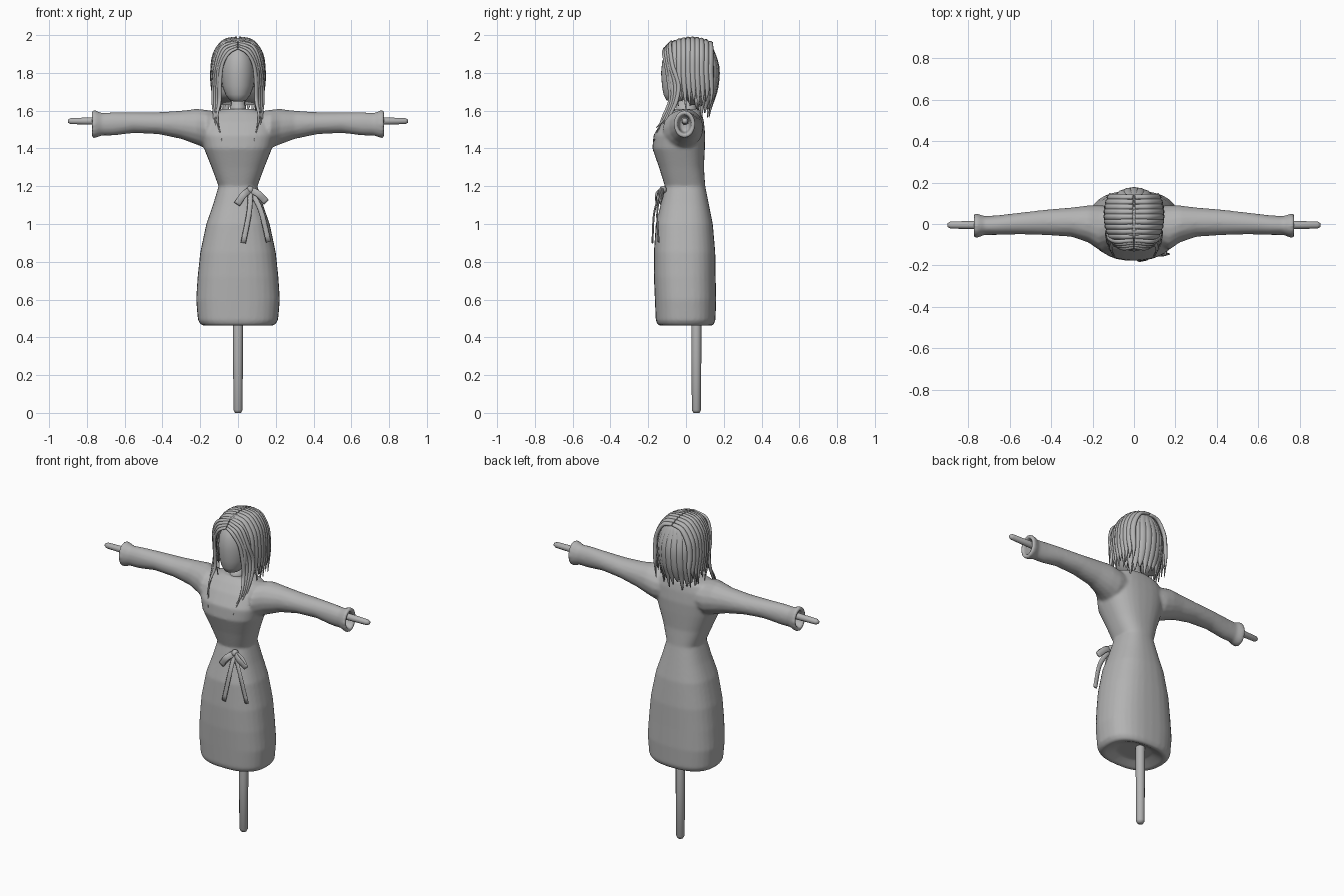
import bpy, bmesh, math
from mathutils import Vector

old = bpy.data.objects.get("Cube")
if old:
    bpy.data.objects.remove(old)

grey = bpy.data.materials.new("plain grey")
grey.use_nodes = True
grey.diffuse_color = (0.45, 0.45, 0.45, 1)
grey.node_tree.nodes["Principled BSDF"].inputs["Base Color"].default_value = grey.diffuse_color


def finish(name, bm):
    bmesh.ops.recalc_face_normals(bm, faces=bm.faces)
    mesh = bpy.data.meshes.new(name)
    bm.to_mesh(mesh)
    bm.free()
    mesh.materials.append(grey)
    mesh.shade_smooth()
    ob = bpy.data.objects.new(name, mesh)
    bpy.context.collection.objects.link(ob)
    return ob


def loft(bm, rings):
    """Skin a list of equal point rings and cap both ends."""
    rows = [[bm.verts.new(p) for p in r] for r in rings]
    n = len(rows[0])
    for a, b in zip(rows, rows[1:]):
        for i in range(n):
            bm.faces.new((a[i], a[(i + 1) % n], b[(i + 1) % n], b[i]))
    bm.faces.new(rows[0])
    bm.faces.new(rows[-1])


def oval(u, v, ru, rv, n=32, power=2.0):
    """Points of a squarish oval in a plane."""
    pts = []
    for i in range(n):
        a = 2 * math.pi * i / n
        c, s = math.cos(a), math.sin(a)
        pts.append((u + ru * math.copysign(abs(c) ** (2 / power), c),
                    v + rv * math.copysign(abs(s) ** (2 / power), s)))
    return pts


def level_rings(sections, power=2.0):
    """Rings stacked upwards from (z, half width, front y, back y)."""
    return [[(x, y, z) for x, y in oval(0, (f + b) / 2, w, (b - f) / 2, power=power)]
            for z, w, f, b in sections]


def smooth_path(points, steps=5):
    """Catmull-Rom samples through a few points."""
    p = [Vector(q) for q in points]
    p = [2 * p[0] - p[1]] + p + [2 * p[-1] - p[-2]]
    out = []
    for a, b, c, d in zip(p, p[1:], p[2:], p[3:]):
        for k in range(steps):
            t = k / steps
            out.append(0.5 * (2 * b + (c - a) * t + (2 * a - 5 * b + 4 * c - d) * t * t
                              + (3 * b - a - 3 * c + d) * t ** 3))
    return out + [p[-2]]


def strand(bm, points, width, thick, centre=None, taper=True):
    """Flattened tube along a path, its flat side turned away from centre."""
    path = smooth_path(points)
    rings = []
    for i, p in enumerate(path):
        t = i / (len(path) - 1)
        along = (path[min(i + 1, len(path) - 1)] - path[max(i - 1, 0)]).normalized()
        out = (p - Vector(centre)) if centre else Vector((0, -1, 0))
        side = along.cross(out).normalized()
        out = side.cross(along)
        k = (0.75 + 0.25 * math.sin(math.pi * t)) * (1 if t < 0.7 else 1 - 0.8 * (t - 0.7) / 0.3) if taper else 1
        rings.append([p + side * u * k + out * v * k for u, v in oval(0, 0, width, thick, 8)])
    loft(bm, rings)


# Dress: body and both sleeves fused into one soft cloth skin
bm = bmesh.new()
loft(bm, level_rings([
    (0.49, 0.10, -0.08, 0.08), (0.462, 0.17, -0.13, 0.13), (0.465, 0.195, -0.15, 0.145),
    (0.49, 0.212, -0.16, 0.156), (0.60, 0.222, -0.165, 0.16), (0.72, 0.214, -0.17, 0.157),
    (0.85, 0.200, -0.17, 0.155), (1.0, 0.168, -0.16, 0.142), (1.1, 0.133, -0.135, 0.122),
    (1.2, 0.103, -0.112, 0.102), (1.3, 0.140, -0.143, 0.095), (1.4, 0.180, -0.178, 0.100),
    (1.47, 0.197, -0.172, 0.102), (1.54, 0.195, -0.13, 0.095), (1.585, 0.16, -0.09, 0.085),
    (1.61, 0.08, -0.06, 0.07)], power=2.5))
# each sleeve section: x, bottom z, top z, front y, back y; the last ones fold into the cuff
sleeve = [(0.08, 1.42, 1.59, -0.09, 0.08), (0.17, 1.40, 1.605, -0.125, 0.092),
          (0.22, 1.42, 1.610, -0.09, 0.09), (0.30, 1.45, 1.600, -0.062, 0.08),
          (0.42, 1.475, 1.592, -0.054, 0.07), (0.55, 1.482, 1.592, -0.05, 0.055),
          (0.66, 1.468, 1.592, -0.053, 0.042), (0.72, 1.468, 1.588, -0.053, 0.038),
          (0.755, 1.455, 1.602, -0.066, 0.05), (0.775, 1.455, 1.602, -0.066, 0.05),
          (0.775, 1.477, 1.580, -0.046, 0.03), (0.70, 1.488, 1.570, -0.035, 0.02)]
for s in (-1, 1):
    loft(bm, [[(s * x, y, z) for y, z in oval((f + b) / 2, (lo + hi) / 2, (b - f) / 2, (hi - lo) / 2, 16)]
              for x, lo, hi, f, b in sleeve])
dress = finish("dress", bm)
mod = dress.modifiers.new("fuse", 'REMESH')
mod.mode = 'VOXEL'
mod.voxel_size = 0.008
mod.use_smooth_shade = True
mod = dress.modifiers.new("soften", 'SMOOTH')
mod.factor = 0.5
mod.iterations = 7

# Wooden cross: upright pole and the two sleeve ends
bm = bmesh.new()
loft(bm, [[(x, y, z) for x, y in oval(0, 0.055, r, r, 12)]
          for z, r in ((0, 0.016), (0.015, 0.024), (0.3, 0.026), (1.5, 0.026))])
finish("upright_pole", bm)
bm = bmesh.new()
loft(bm, [[(x, y, z) for y, z in oval(-0.005, 1.545, r, r, 10)]
          for x, r in ((-0.9, 0.009), (-0.885, 0.017), (-0.72, 0.021),
                       (0.72, 0.021), (0.885, 0.017), (0.9, 0.009))])
finish("cross_bar", bm)

# Neck with collar, and blank head
bm = bmesh.new()
loft(bm, level_rings([(1.56, 0.045, -0.05, 0.06), (1.60, 0.043, -0.05, 0.055),
                      (1.63, 0.041, -0.053, 0.05), (1.632, 0.036, -0.045, 0.045),
                      (1.75, 0.036, -0.04, 0.045)]))
finish("neck", bm)
bm = bmesh.new()
loft(bm, level_rings([(1.648, 0.02, -0.085, -0.03), (1.656, 0.045, -0.105, 0.0),
                      (1.685, 0.066, -0.119, 0.04), (1.73, 0.082, -0.127, 0.07),
                      (1.80, 0.090, -0.132, 0.09), (1.86, 0.087, -0.126, 0.10),
                      (1.91, 0.072, -0.105, 0.09), (1.945, 0.04, -0.07, 0.06)]))
finish("head", bm)

# Hair: solid base, strands combed from the parting, back locks, face locks
bm = bmesh.new()
loft(bm, level_rings([(1.68, 0.06, 0.02, 0.09), (1.63, 0.10, 0.02, 0.125),
                      (1.70, 0.116, -0.03, 0.155), (1.80, 0.122, -0.06, 0.162),
                      (1.88, 0.117, -0.078, 0.155), (1.94, 0.092, -0.085, 0.13),
                      (1.972, 0.052, -0.06, 0.095), (1.982, 0.02, -0.03, 0.06)]))
finish("hair_base", bm)

middle = (0, 0.04, 1.78)
bm = bmesh.new()
for s in (-1, 1):
    for i in range(10):
        y = -0.085 + 0.024 * i
        w = 0.133 * math.sqrt(1 - ((y - 0.04) / 0.185) ** 2)
        top = 1.984 - 2.3 * (y - 0.03) ** 2
        end = 1.60 + 0.025 * (i % 3)
        strand(bm, [(s * 0.004, y, top), (s * w * 0.55, y, top - 0.017), (s * w * 0.92, y, top - 0.085),
                    (s * w * 1.02, y, 1.80), (s * w * 1.0, y + 0.006, 1.70),
                    (s * w * (0.96 + 0.05 * (i % 2)), y * 0.85 + 0.012, end)], 0.017, 0.012, middle)
finish("combed_strands", bm)

bm = bmesh.new()
for i in range(11):
    a = math.radians(-75 + 15 * i)
    sx, cy = math.sin(a), math.cos(a)
    strand(bm, [(0.03 * sx, 0.09 + 0.02 * cy, 1.955), (0.09 * sx, 0.05 + 0.085 * cy, 1.92),
                (0.121 * sx, 0.045 + 0.118 * cy, 1.83), (0.122 * sx, 0.04 + 0.12 * cy, 1.74),
                (0.116 * sx, 0.035 + 0.105 * cy, 1.65),
                (0.108 * sx, 0.035 + 0.09 * cy, 1.565 + 0.022 * (i * 2 % 3))], 0.027, 0.014, middle)
finish("back_locks", bm)

bm = bmesh.new()
for s in (-1, 1):
    for k in range(4):
        d = 0.011 * k
        strand(bm, [(s * 0.003, -0.112 + d, 1.932 + d), (s * (0.05 + d), -0.118 + d, 1.905 + d),
                    (s * (0.085 + d), -0.105 + d, 1.84), (s * (0.096 + d), -0.09 + 1.5 * d, 1.74),
                    (s * (0.098 + d), -0.085 + d, 1.65), (s * (0.11 + d * 0.5), -0.125 + d, 1.56),
                    (s * (0.085 + 1.3 * d), -0.168 + d, 1.44 + 0.035 * (k * 2 % 3))],
               0.012, 0.009, (0, 0.03, 1.7))
finish("face_locks", bm)

# Bow on the waist: knot, two folded loops, two hanging tails
bm = bmesh.new()
bmesh.ops.create_uvsphere(bm, u_segments=12, v_segments=8, radius=0.02)
for v in bm.verts:
    v.co = v.co + Vector((0.065, -0.122, 1.182))
knot = (0.065, -0.125, 1.18)
for end in ((-0.005, -0.155, 1.105), (0.15, -0.135, 1.115)):
    e, k = Vector(end), Vector(knot)
    mid = (e + k) / 2
    for lift in (0.012, -0.014):
        strand(bm, [k, mid + Vector((0, lift - 0.004, 0.012)), e], 0.018, 0.005, taper=False)
for end in ((0.028, -0.178, 0.90), (0.162, -0.145, 0.905)):
    e, k = Vector(end), Vector(knot)
    strand(bm, [k, k.lerp(e, 0.45) + Vector((0.012, -0.018, 0.015)), e], 0.014, 0.005, taper=False)
finish("waist_bow", bm)
